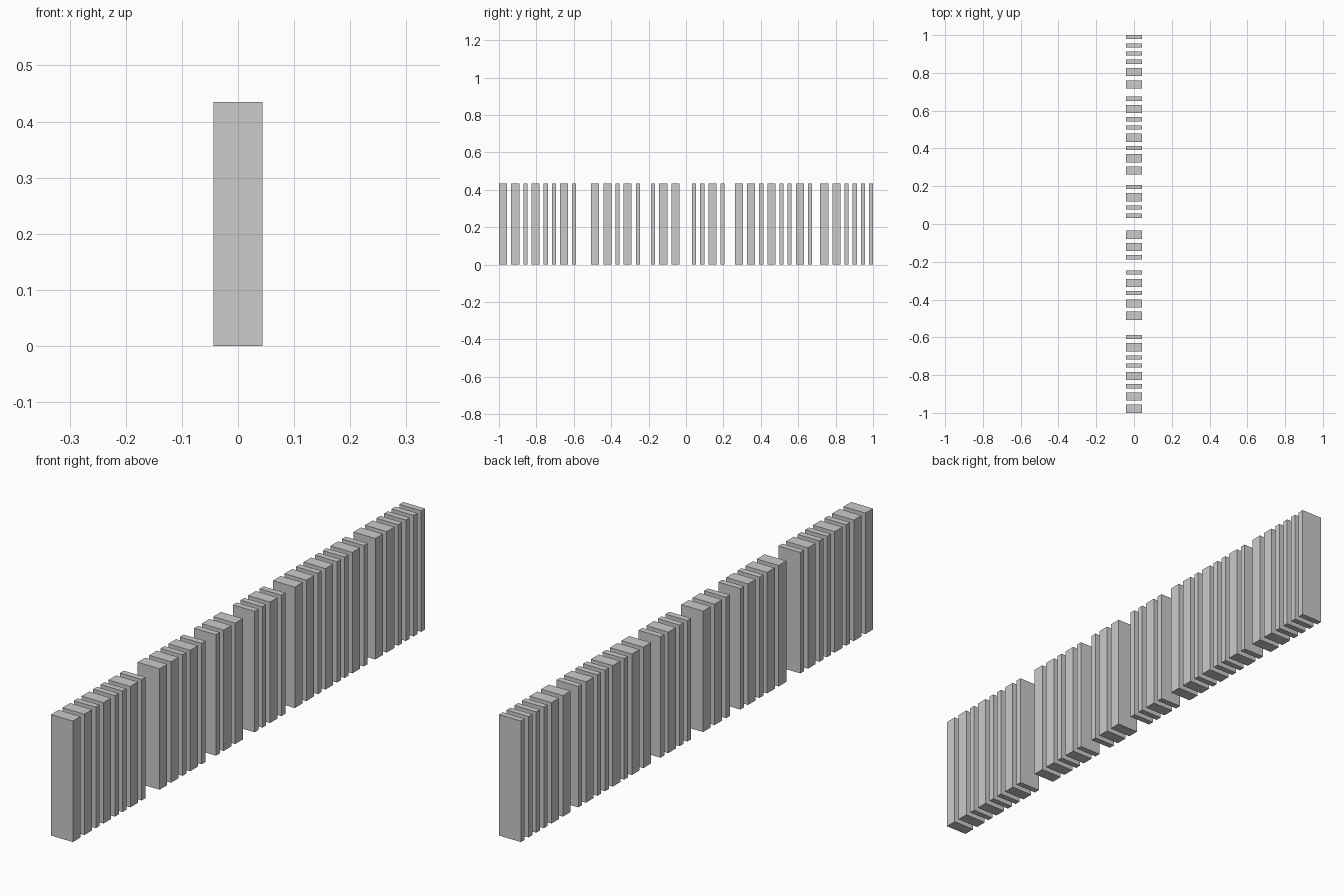
import bpy

if "Cube" in bpy.data.objects:
    bpy.data.objects.remove(bpy.data.objects["Cube"])

M = 2 / 92            # width of one narrow bar
HEIGHT, DEPTH = 20 * M, 4 * M

# Groups of bars: start along y (in modules), bar widths; bars are one module apart
GROUPS = [
    (0.0, "22121121"),
    (22.65, "22121"),
    (37.4, "122"),
    (47.5, "1121"),
    (58.0, "22121121"),
    (79.0, "221111"),
]


def add_bar(name, y0, width):
    bpy.ops.mesh.primitive_cube_add(size=1, location=(0, y0 + width / 2, HEIGHT / 2))
    bar = bpy.context.object
    bar.name = name
    bar.scale = (DEPTH, width, HEIGHT)
    bpy.ops.object.transform_apply(location=False, rotation=False, scale=True)


# Upright bars
for g, (start, widths) in enumerate(GROUPS, 1):
    pos = start
    for i, w in enumerate(map(int, widths), 1):
        add_bar(f"bar_{g}_{i}", -1 + pos * M, w * M)
        pos += w + 1
